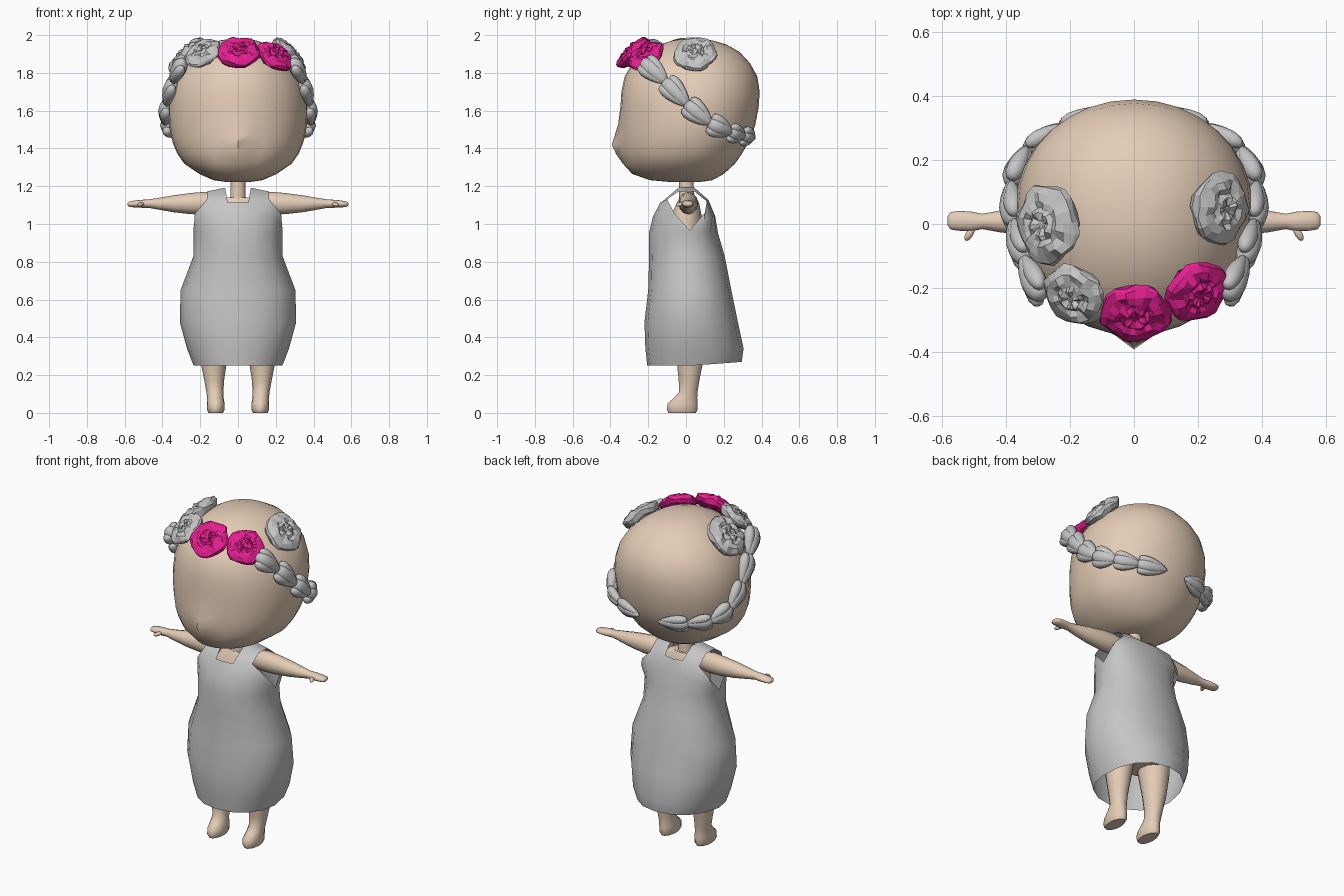
import bpy, bmesh, math, random
from mathutils import Vector, Matrix

if "Cube" in bpy.data.objects:
    bpy.data.objects.remove(bpy.data.objects["Cube"])

random.seed(4)


def material(name, rgb):
    m = bpy.data.materials.new(name)
    m.diffuse_color = (*rgb, 1)
    m.use_nodes = True
    m.node_tree.nodes["Principled BSDF"].inputs["Base Color"].default_value = m.diffuse_color
    return m


SKIN = material("skin", (0.78, 0.61, 0.47))
GREY = material("grey", (0.56, 0.56, 0.56))
PINK = material("pink", (0.78, 0.014, 0.28))


def finish(name, bm, mat, angle=None, mirror=False, closed=True):
    if closed:
        bmesh.ops.recalc_face_normals(bm, faces=bm.faces)
    me = bpy.data.meshes.new(name)
    bm.to_mesh(me)
    bm.free()
    me.materials.append(mat)
    ob = bpy.data.objects.new(name, me)
    bpy.context.collection.objects.link(ob)
    if mirror:
        ob.modifiers.new("mirror", 'MIRROR').use_clip = True
    if angle:
        bpy.ops.object.select_all(action='DESELECT')
        ob.select_set(True)
        bpy.context.view_layer.objects.active = ob
        bpy.ops.object.shade_smooth_by_angle(angle=math.radians(angle))
    return ob


def skin_rings(bm, rings, caps=True):
    loops = [[bm.verts.new(p) for p in r] for r in rings]
    n = len(loops[0])
    for a, b in zip(loops, loops[1:]):
        for i in range(n):
            bm.faces.new((a[i], a[(i + 1) % n], b[(i + 1) % n], b[i]))
    if caps:
        bm.faces.new(loops[0][::-1])
        bm.faces.new(loops[-1])


def spow(v, p):
    return math.copysign(abs(v) ** p, v)


def angles(n):
    return [2 * math.pi * i / n for i in range(n)]


def upright(name, rows, n=14, mirror=False):
    """Rows of z, centre x, centre y, radius x, radius y."""
    bm = bmesh.new()
    skin_rings(bm, [[(x + rx * math.cos(t), y + ry * math.sin(t), z) for t in angles(n)]
                    for z, x, y, rx, ry in rows])
    return finish(name, bm, SKIN, 50, mirror)


# Head: z, half width, front y, back y, nose bump
head_rows = [
    (1.222, .06, -.08, .07, 0), (1.232, .13, -.19, .14, 0), (1.265, .205, -.285, .20, 0),
    (1.32, .285, -.325, .26, .01), (1.37, .32, -.34, .295, .03), (1.42, .342, -.348, .325, .045),
    (1.47, .356, -.349, .35, .028), (1.53, .366, -.349, .368, .01), (1.62, .37, -.347, .385, 0),
    (1.70, .362, -.342, .39, 0), (1.78, .335, -.325, .378, 0), (1.85, .29, -.285, .34, 0),
    (1.91, .225, -.215, .285, 0), (1.95, .16, -.14, .215, 0), (1.972, .095, -.07, .14, 0),
    (1.98, .04, -.01, .07, 0)]
N = 32
bm = bmesh.new()
rings = []
for z, w, front, back, nose in head_rows:
    mid = front + (back - front) * 0.55
    ring = []
    for i, t in enumerate(angles(N)):
        s = math.sin(t)
        y = mid + (spow(s, .98) * (back - mid) if s > 0 else spow(s, .92) * (mid - front))
        ring.append((w * spow(math.cos(t), .98), y - (nose if i == N * 3 // 4 else 0), z))
    rings.append(ring)
skin_rings(bm, rings)
finish("head", bm, SKIN, 60)

# Neck, torso and legs with feet
upright("neck", [(1.08, 0, .005, .05, .045), (1.15, 0, .003, .04, .04), (1.25, 0, 0, .04, .04)])
upright("torso", [(.40, 0, .02, .16, .10), (.50, 0, .02, .20, .13), (.65, 0, .01, .19, .13),
                  (.85, 0, 0, .15, .12), (1.02, 0, 0, .15, .09), (1.11, 0, .01, .14, .06),
                  (1.14, 0, .01, .08, .045)], 18)
upright("legs", [(0, .118, -.02, .038, .074), (.014, .118, -.02, .046, .083),
                 (.05, .118, -.018, .047, .081), (.08, .12, -.002, .044, .063),
                 (.11, .122, .012, .045, .05), (.17, .126, .016, .052, .056),
                 (.25, .128, .02, .066, .068), (.38, .125, .02, .085, .09),
                 (.52, .11, .02, .095, .10)], mirror=True)

# Arms with mitten hands: x, y, z, radius y, radius z
arm_rows = [(.10, .012, 1.11, .045, .05), (.18, .012, 1.11, .052, .06), (.25, .012, 1.108, .05, .056),
            (.34, .01, 1.107, .045, .045), (.42, .008, 1.107, .034, .031), (.475, .008, 1.108, .024, .022),
            (.51, .008, 1.107, .031, .021), (.55, .01, 1.106, .031, .018), (.575, .01, 1.105, .027, .014),
            (.584, .01, 1.105, .014, .007)]
bm = bmesh.new()
skin_rings(bm, [[(x, y + ry * math.cos(t), z + rz * math.sin(t)) for t in angles(12)]
                for x, y, z, ry, rz in arm_rows])
finish("arms", bm, SKIN, 60, True)


def pod(bm, a, b, width, thick, out, bulge=.35):
    """Puffy pointed pod from a to b, flattened along the direction out."""
    a, b = Vector(a), Vector(b)
    d = (b - a).normalized()
    side = d.cross(out).normalized()
    up = side.cross(d)
    m = Matrix((side, up, d)).transposed().to_4x4()
    m.translation = (a + b) / 2
    vs = bmesh.ops.create_uvsphere(bm, u_segments=10, v_segments=7, radius=1)['verts']
    for v in vs:
        x, y, z = v.co
        k = 1 - bulge * z
        v.co = m @ Vector((x * k * width / 2, y * k * thick / 2, z * (b - a).length / 2))


bm = bmesh.new()
pod(bm, (.50, -.005, 1.108), (.528, -.052, 1.10), .024, .022, Vector((0, 0, 1)), -.1)
finish("thumbs", bm, SKIN, 60, True)

# Dress: half shell, columns running from centre front to centre back
dress_rows = [(.25, .235, -.205, .295), (.34, .27, -.215, .305), (.48, .308, -.22, .275),
              (.65, .304, -.2, .24), (.83, .236, -.195, .205), (.95, .236, -.197, .17)]
top_edge = [(0, -.135, 1.115), (.055, -.13, 1.115), (.165, -.10, 1.13), (.228, -.06, 1.055),
            (.236, .02, .965), (.225, .10, 1.06), (.165, .11, 1.12), (.058, .115, 1.13),
            (0, .12, 1.125)]
bm = bmesh.new()
grid = []
for z, w, front, back in dress_rows:
    row = []
    for i in range(9):
        t = math.pi * (i / 8 - .5)
        s = math.sin(t)
        y = .02 + spow(s, .95) * ((back - .02) if s > 0 else (.02 - front))
        x = 0 if i in (0, 8) else w * abs(math.cos(t)) ** .92
        row.append(bm.verts.new((x, y, z + (.02 * s if z < .3 and s > 0 else 0))))
    grid.append(row)
# Chest row, dipping to the armhole at the side
grid.append([bm.verts.new(p) for p in (
    (0, -.175, 1.04), (.085, -.165, 1.04), (.172, -.125, 1.04), (.232, -.058, 1.01),
    (.2365, .02, .96), (.232, .095, 1.01), (.172, .14, 1.04), (.085, .15, 1.04), (0, .155, 1.04))])
grid.append([bm.verts.new(p) for p in top_edge])
for a, b in zip(grid, grid[1:]):
    for i in range(8):
        bm.faces.new((a[i], a[i + 1], b[i + 1], b[i]))
# Shoulder straps
top = grid[-1]
for p, q, y in ((top[1], top[2], -.04), (top[7], top[6], .045)):
    a, b = bm.verts.new((.068, y, 1.192)), bm.verts.new((.165, y, 1.172))
    vs = (p, q, b, a)
    bm.faces.new(vs if y < 0 else vs[::-1])
    if y < 0:
        fa, fb = a, b
bm.faces.new((fa, fb, b, a))
finish("dress", bm, GREY, 45, True, closed=False)

# Leaf garlands running from the temples round to the back of the head
path = [Vector(p) for p in ((.295, -.225, 1.86), (.345, -.11, 1.755), (.378, .005, 1.635),
                            (.385, .125, 1.535), (.335, .235, 1.485), (.225, .305, 1.465),
                            (.08, .355, 1.46))]
bm = bmesh.new()
for k, (a, b) in enumerate(zip(path, path[1:])):
    d = b - a
    out = ((a + b) / 2 - Vector((0, .02, 1.6)))
    out = (out - out.project(d)).normalized()
    side = d.cross(out).normalized()
    size = 1 if k < 4 else .85
    pod(bm, a - d * .08, b + d * .12, .085 * size, .08 * size, out)
    for s in (-1, 1):
        pod(bm, a + side * s * .042 * size - d * .02, b + side * s * .012 + d * .02,
            .06 * size, .058 * size, out)
finish("leaf_garlands", bm, GREY, 60, True)


# Ruffled flowers: rings of radius and height, petals wobble with angle
def flower(name, centre, normal, r, mat):
    bm = bmesh.new()
    profile = [(.45, -.30), (.85, -.2), (1.0, .0), (.97, .14), (.80, .27),
               (.58, .33), (.42, .30), (.30, .38), (.10, .30)]
    n = 20
    rings = []
    for k, (pr, pz) in enumerate(profile):
        ring = []
        for i, t in enumerate(angles(n)):
            lump = 1 + .05 * math.cos(5 * t + k * .4) + random.uniform(-.03, .03)
            lift = random.uniform(-.06, .06) + .04 * math.cos(5 * t + k)
            ring.append((r * pr * lump * math.cos(t), r * pr * lump * math.sin(t), r * (pz + lift)))
        rings.append(ring)
    skin_rings(bm, rings)
    q = Vector(normal).to_track_quat('Z', 'Y').to_matrix().to_4x4()
    bm.transform(Matrix.Translation(centre) @ q)
    finish(name, bm, mat)


flower("front_flower", (.005, -.275, 1.905), (0, -.68, .73), .112, PINK)
flower("front_right_flower", (.195, -.21, 1.885), (.45, -.5, .74), .105, PINK)
flower("front_left_flower", (-.185, -.22, 1.90), (-.42, -.5, .75), .105, GREY)
flower("right_flower", (.265, .05, 1.895), (.72, -.05, .69), .115, GREY)
flower("left_flower", (-.265, 0, 1.89), (-.70, -.05, .71), .125, GREY)
